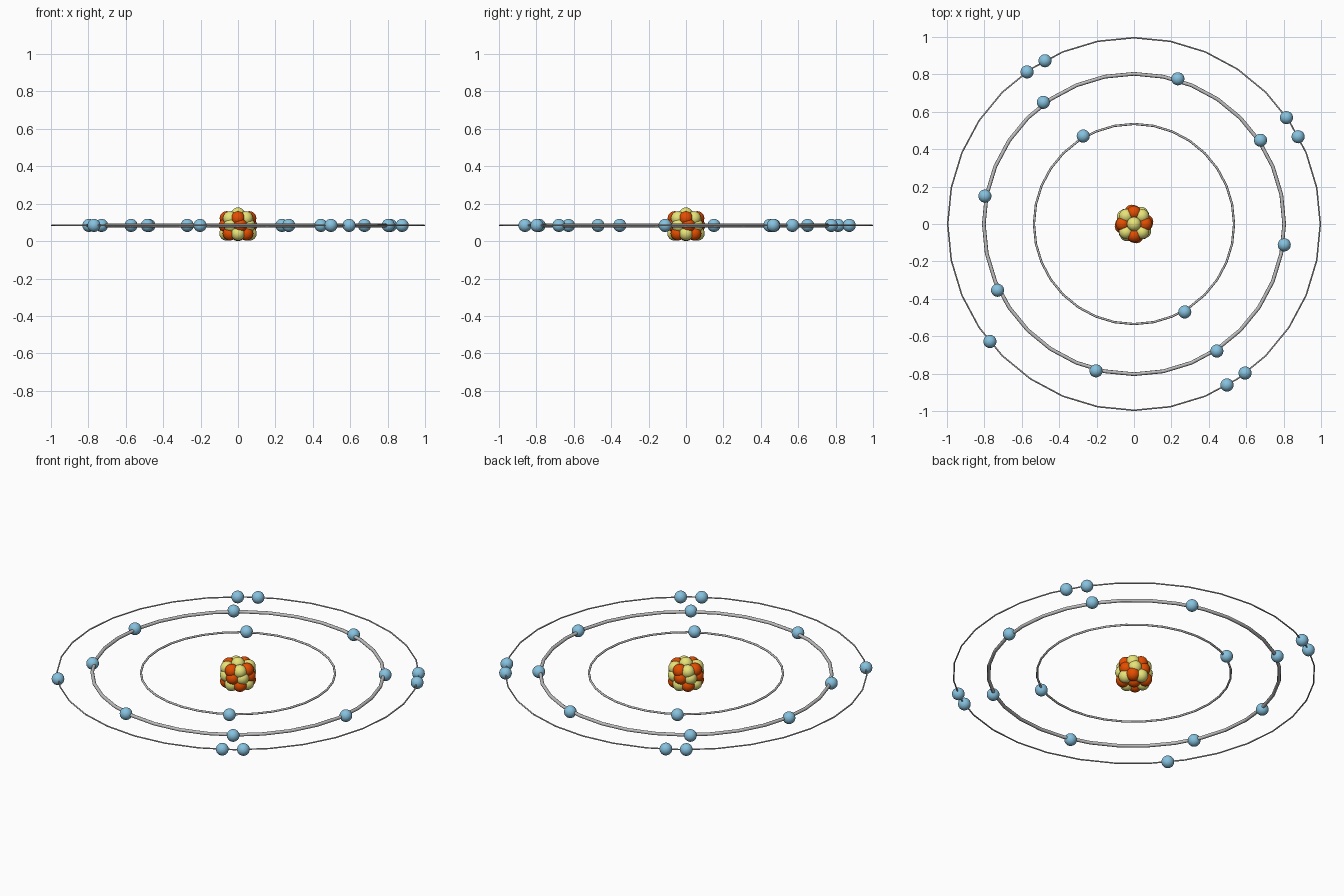
import bpy
from math import sin, cos, radians

if "Cube" in bpy.data.objects:
    bpy.data.objects.remove(bpy.data.objects["Cube"])

Z = 0.084  # height of the orbit plane


def material(name, rgb):
    m = bpy.data.materials.new(name)
    m.diffuse_color = (*rgb, 1)
    m.use_nodes = True
    m.node_tree.nodes["Principled BSDF"].inputs["Base Color"].default_value = m.diffuse_color
    return m


ORANGE = material("orange_red", (0.78, 0.075, 0.0))
YELLOW = material("pale_yellow", (0.83, 0.80, 0.20))
BLUE = material("sky_blue", (0.24, 0.54, 0.74))
GREY = material("grey", (0.52, 0.52, 0.52))


def finish(name, mat):
    ob = bpy.context.object
    ob.name = name
    ob.data.materials.append(mat)
    bpy.ops.object.shade_smooth()


def ball(name, radius, angle, ring, z, mat):
    a = radians(angle)
    bpy.ops.mesh.primitive_uv_sphere_add(segments=24, ring_count=14, radius=radius,
                                         location=(ring * cos(a), ring * sin(a), z))
    finish(name, mat)


# Orbit rings with their electrons: name, radius, tube radius, path radius, electron angles
orbits = [
    ("inner", 0.535, 0.006, 0.543, (120, 300)),
    ("middle", 0.803, 0.010, 0.811, (73.2, 33.5, -7.9, -56.9, -104.5, -154.1, 169.4, 126.7)),
    ("outer", 0.996, 0.004, 0.994, (118.6, 125.1, 34.9, 28.0, 219.2, 306.7, 300.0)),
]
for name, radius, tube, path, angles in orbits:
    bpy.ops.mesh.primitive_torus_add(major_radius=radius, minor_radius=tube, location=(0, 0, Z),
                                     major_segments=32, minor_segments=8)
    finish(name + "_orbit", GREY)
    for i, a in enumerate(angles):
        ball(f"{name}_electron_{i + 1}", 0.035, a, path, Z, BLUE)

# Nucleus layers from top to bottom: height, ring radius, first angle, colours (o/y)
layers = [
    (0.142, 0.000, 0, "y"),
    (0.122, 0.060, 0, "oyoyoyoy"),
    (0.084, 0.066, 280, "oyoyoyoy"),
    (0.041, 0.062, 45, "oyoyoyoy"),
    (0.038, 0.000, 0, "o"),
]
for n, (z, ring, start, colours) in enumerate(layers):
    for i, c in enumerate(colours):
        label = "proton" if c == "o" else "neutron"
        ball(f"{label}_{n + 1}_{i + 1}", 0.038, start + i * 360 / len(colours), ring, z,
             ORANGE if c == "o" else YELLOW)
